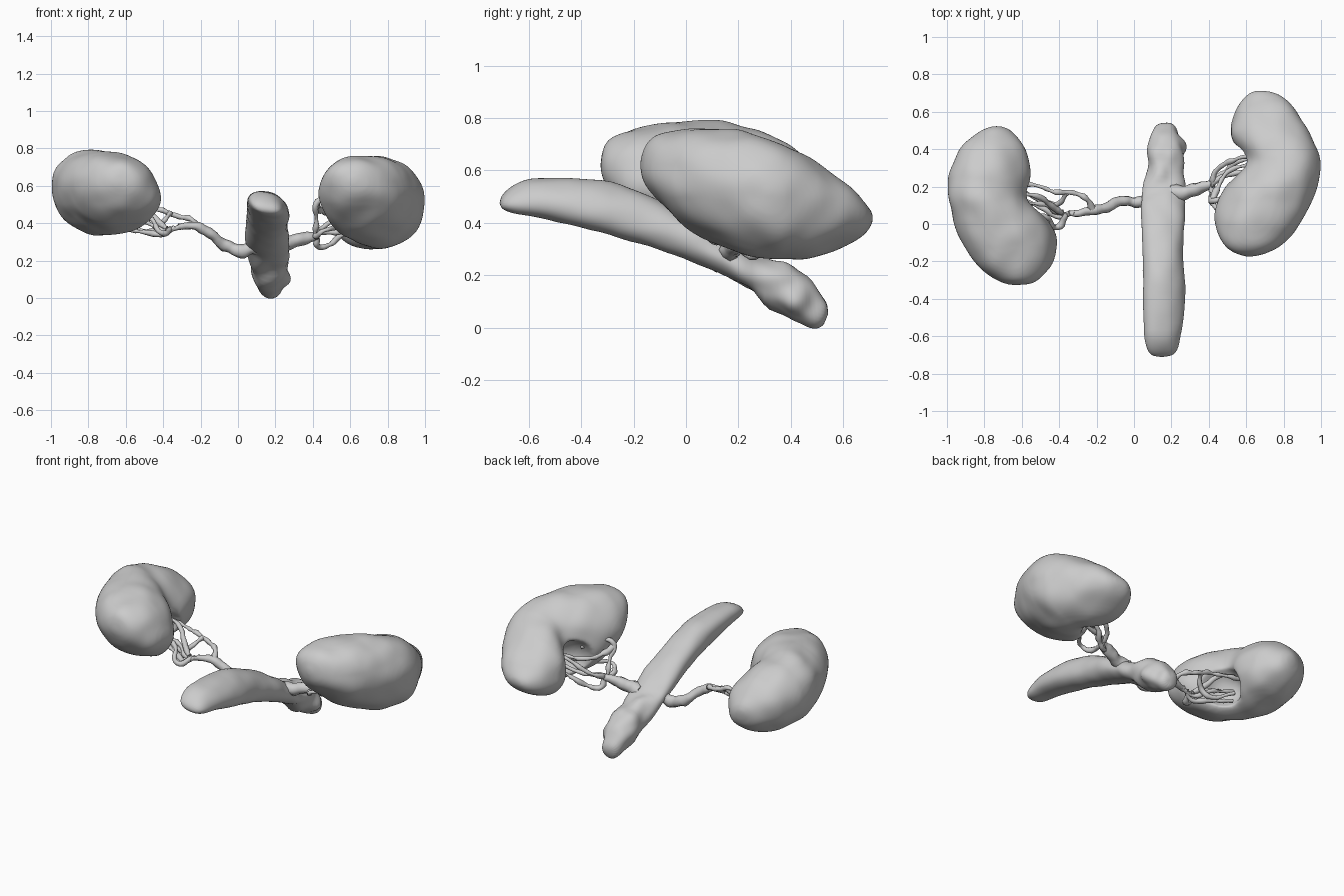
import bpy, bmesh, math
from mathutils import Vector, noise

if "Cube" in bpy.data.objects:
    bpy.data.objects.remove(bpy.data.objects["Cube"])


def bake(ob):
    # replace an object's data by its evaluated mesh
    dg = bpy.context.evaluated_depsgraph_get()
    me = bpy.data.meshes.new_from_object(ob.evaluated_get(dg))
    name = ob.name
    bpy.data.objects.remove(ob)
    new = bpy.data.objects.new(name, me)
    bpy.context.collection.objects.link(new)
    return new


def rounded(c, power):
    return math.copysign(abs(c) ** power, c)


def loft(name, start, stations, end, tilt=(0, 0), power=1.0, n=24):
    # stations: y, x min, x max, z min, z max; tilt runs from first to last
    bm = bmesh.new()
    rings = []
    y_first, y_last = stations[0][0], stations[-1][0]
    for y, x0, x1, z0, z1 in stations:
        f = (y - y_first) / (y_last - y_first)
        lean = tilt[0] + (tilt[1] - tilt[0]) * f
        ring = []
        for i in range(n):
            t = 2 * math.pi * i / n
            ring.append(bm.verts.new(
                ((x0 + x1) / 2 + (x1 - x0) / 2 * rounded(math.cos(t), power), y,
                 (z0 + z1) / 2 + (z1 - z0) / 2 * rounded(math.sin(t + lean), power))))
        rings.append(ring)
    for a, b in zip(rings, rings[1:]):
        for i in range(n):
            j = (i + 1) % n
            bm.faces.new((a[i], a[j], b[j], b[i]))
    for tip, ring in ((start, rings[0]), (end, rings[-1])):
        v = bm.verts.new(tip)
        for i in range(n):
            bm.faces.new((v, ring[i], ring[(i + 1) % n]))
    bmesh.ops.recalc_face_normals(bm, faces=bm.faces)
    me = bpy.data.meshes.new(name)
    bm.to_mesh(me)
    bm.free()
    ob = bpy.data.objects.new(name, me)
    bpy.context.collection.objects.link(ob)
    ob.modifiers.new("round", 'SUBSURF').levels = 2
    return ob


def finish(ob, amount, scale, calm_front=False):
    # bake, add soft organic lumps, shade smooth
    ob = bake(ob)
    me = ob.data
    shifts = []
    for v in me.vertices:
        k = amount * (min(1, max(0.25, v.co.y * 4)) if calm_front else 1)
        shifts.append(v.normal * k * noise.noise(v.co * scale))
    for v, s in zip(me.vertices, shifts):
        v.co += s
    me.polygons.foreach_set("use_smooth", [True] * len(me.polygons))
    return ob


def kidney(name, start, stations, end, tilt, hollow, size):
    ob = loft(name, start, stations, end, tilt, 0.97)
    # hollow where the vessels enter
    bpy.ops.mesh.primitive_uv_sphere_add(segments=32, ring_count=16, location=hollow)
    cutter = bpy.context.object
    cutter.scale = size
    cutter.hide_render = True
    b = ob.modifiers.new("hollow", 'BOOLEAN')
    b.operation, b.object = 'DIFFERENCE', cutter
    r = ob.modifiers.new("skin", 'REMESH')
    r.mode, r.voxel_size = 'VOXEL', 0.012
    s = ob.modifiers.new("soften", 'SMOOTH')
    s.factor, s.iterations = 0.5, 12
    ob = finish(ob, 0.01, 8)
    bpy.data.objects.remove(cutter)
    return ob


def vessel(name, pts, r0, r1):
    cu = bpy.data.curves.new(name, 'CURVE')
    cu.dimensions = '3D'
    cu.bevel_depth = 1.0
    cu.bevel_resolution = 2
    cu.resolution_u = 6
    cu.use_fill_caps = True
    sp = cu.splines.new('BEZIER')
    sp.bezier_points.add(len(pts) - 1)
    for i, (p, co) in enumerate(zip(sp.bezier_points, pts)):
        p.co = co
        p.handle_left_type = p.handle_right_type = 'AUTO'
        p.radius = r0 + (r1 - r0) * i / (len(pts) - 1)
    ob = bpy.data.objects.new(name, cu)
    bpy.context.collection.objects.link(ob)
    return finish(ob, 0.012, 22)


# left kidney
kidney("left_kidney", (-.63, -.335, .62), [
    (-.315, -.72, -.53, .54, .71), (-.25, -.825, -.445, .45, .75),
    (-.15, -.895, -.405, .385, .775), (-.03, -.95, -.41, .343, .787),
    (.05, -.975, -.48, .335, .793), (.13, -.995, -.57, .335, .793),
    (.20, -1.005, -.565, .335, .775), (.30, -.985, -.545, .345, .75),
    (.40, -.935, -.57, .37, .70), (.47, -.875, -.615, .41, .64),
    (.51, -.81, -.67, .45, .58)], (-.74, .525, .52),
    (-.15, -.15), (-.52, .13, .45), (.17, .12, .12))

# right kidney
kidney("right_kidney", (.61, -.175, .63), [
    (-.155, .53, .72, .55, .705), (-.10, .455, .82, .46, .75),
    (0, .425, .895, .38, .765), (.10, .43, .945, .315, .765),
    (.20, .48, .985, .28, .757), (.28, .555, 1.0, .265, .737),
    (.35, .605, 1.0, .258, .71), (.42, .53, .975, .257, .68),
    (.50, .495, .94, .265, .635), (.60, .53, .875, .30, .565),
    (.67, .585, .815, .34, .50), (.705, .63, .755, .38, .455)], (.69, .72, .42),
    (-.05, .2), (.54, .31, .43), (.17, .11, .12))

# main vessel down the middle, with a blunt slanted front end
finish(loft("aorta", (.15, -.712, .475), [
    (-.70, .085, .215, .45, .51), (-.66, .065, .24, .437, .55),
    (-.58, .053, .255, .422, .575), (-.40, .046, .28, .382, .573),
    (-.25, .046, .27, .343, .555), (-.10, .043, .26, .297, .49),
    (.02, .036, .277, .253, .43), (.12, .04, .277, .218, .365),
    (.20, .05, .272, .172, .30), (.30, .07, .257, .088, .265),
    (.40, .068, .28, .027, .255), (.46, .095, .265, .003, .20),
    (.52, .11, .225, -.002, .12)], (.18, .552, .05), (-.35, 0), .95), 0.02, 11, True)

# stems from the main vessel to each kidney
vessel("left_artery", [(.09, .13, .27), (.02, .115, .25), (-.07, .125, .28), (-.14, .09, .34),
                       (-.23, .07, .385), (-.32, .06, .38)], .036, .018)
vessel("right_artery", [(.2, .17, .28), (.28, .17, .3), (.36, .195, .32), (.42, .21, .335)], .045, .024)

# thin branches into the hollows
left = [
    [(-.22, .07, .385), (-.25, .13, .42), (-.33, .165, .44), (-.42, .17, .47), (-.5, .2, .47), (-.62, .22, .48)],
    [(-.30, .06, .38), (-.40, .06, .36), (-.48, .1, .40), (-.64, .12, .45)],
    [(-.34, .06, .375), (-.40, .04, .34), (-.48, .08, .35), (-.62, .14, .37)],
    [(-.36, .06, .37), (-.41, -.02, .35), (-.46, .03, .42), (-.6, .05, .47)],
    [(-.36, .165, .455), (-.40, .11, .41), (-.46, .11, .36), (-.6, .18, .40)],
    [(-.38, .06, .37), (-.45, .10, .43), (-.52, .15, .50), (-.62, .16, .52)]]
right = [
    [(.41, .2, .33), (.42, .16, .42), (.42, .12, .51), (.46, .14, .53), (.58, .22, .48)],
    [(.42, .21, .33), (.425, .24, .275), (.49, .28, .285), (.55, .33, .33), (.66, .35, .40)],
    [(.42, .21, .34), (.43, .27, .36), (.49, .32, .40), (.58, .355, .46), (.68, .36, .48)],
    [(.41, .2, .34), (.45, .24, .35), (.53, .27, .35), (.67, .29, .38)],
    [(.42, .13, .49), (.45, .2, .46), (.52, .29, .45), (.66, .32, .46)],
    [(.42, .2, .33), (.42, .12, .33), (.46, .08, .36), (.54, .16, .38), (.64, .24, .41)]]
for side, group in (("left", left), ("right", right)):
    for i, pts in enumerate(group):
        vessel(f"{side}_branch_{i + 1}", pts, .016, .01)
